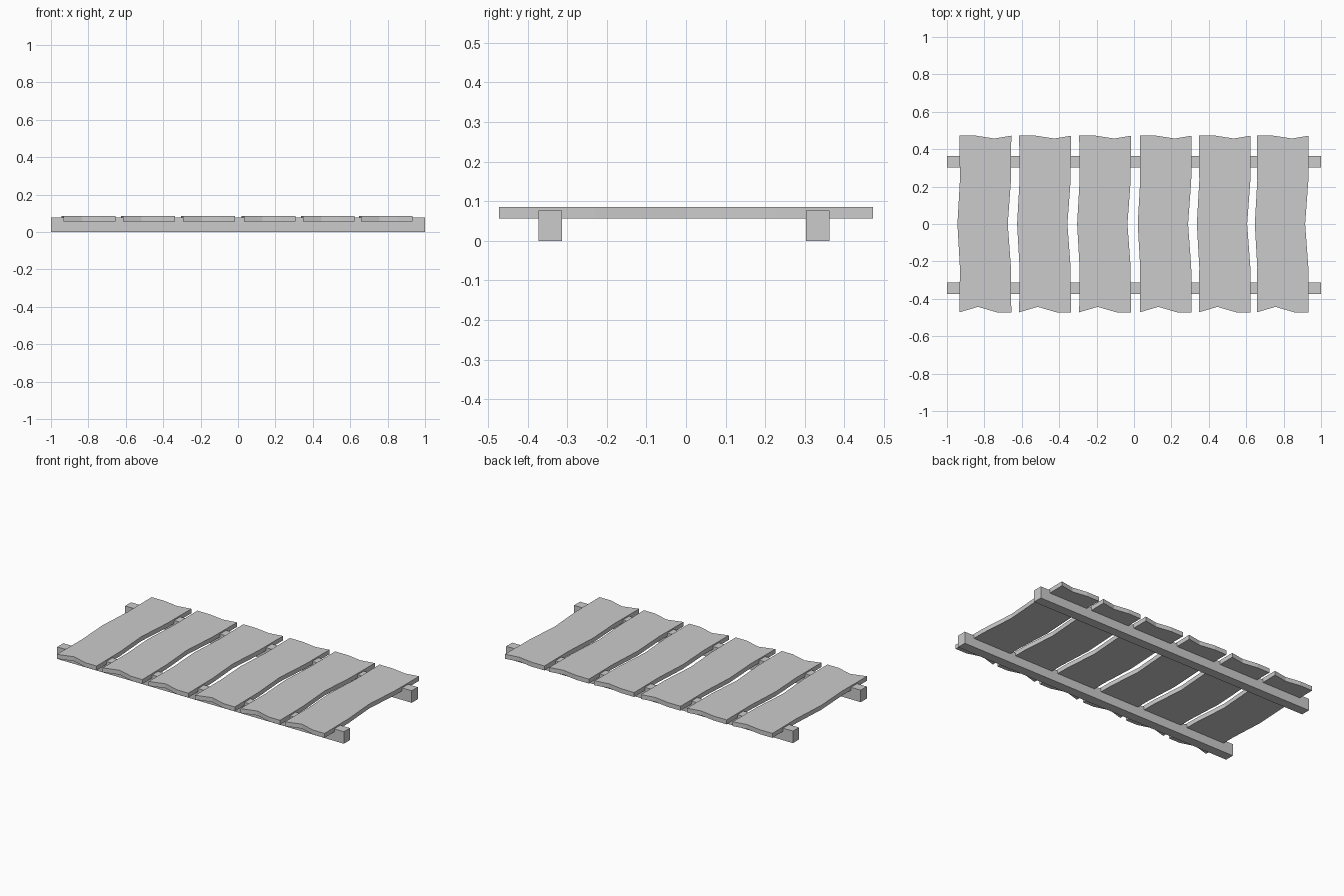
import bpy, bmesh

if "Cube" in bpy.data.objects:
    bpy.data.objects.remove(bpy.data.objects["Cube"])


def prism(name, outline, z0, z1):
    """Extrude a counter-clockwise xy outline from z0 to z1."""
    bm = bmesh.new()
    face = bm.faces.new([bm.verts.new((x, y, z0)) for x, y in outline])
    ext = bmesh.ops.extrude_face_region(bm, geom=[face], use_keep_orig=True)
    top = [v for v in ext["geom"] if isinstance(v, bmesh.types.BMVert)]
    bmesh.ops.translate(bm, verts=top, vec=(0, 0, z1 - z0))
    bmesh.ops.recalc_face_normals(bm, faces=bm.faces)
    mesh = bpy.data.meshes.new(name)
    bm.to_mesh(mesh)
    bm.free()
    obj = bpy.data.objects.new(name, mesh)
    bpy.context.collection.objects.link(obj)
    return obj


# Two long support rails
for name, y0, y1 in (("front_rail", -0.373, -0.313), ("back_rail", 0.303, 0.363)):
    prism(name, [(-1, y0), (1, y0), (1, y1), (-1, y1)], 0, 0.076)

# Warped plank outline: chipped ends and bowed long sides
plank = [(-0.139, -0.472), (-0.04, -0.443), (0.06, -0.472), (0.138, -0.472),
         (0.136, -0.23), (0.119, 0.0), (0.136, 0.23),
         (0.138, 0.472), (0.048, 0.457), (-0.05, 0.472), (-0.139, 0.472),
         (-0.137, 0.23), (-0.15, 0.0), (-0.137, -0.23)]

# Six planks laid across the rails
for i, cx in enumerate((-0.794, -0.475, -0.154, 0.170, 0.486, 0.796)):
    prism(f"plank_{i + 1}", [(cx + x, y) for x, y in plank], 0.057, 0.085)
